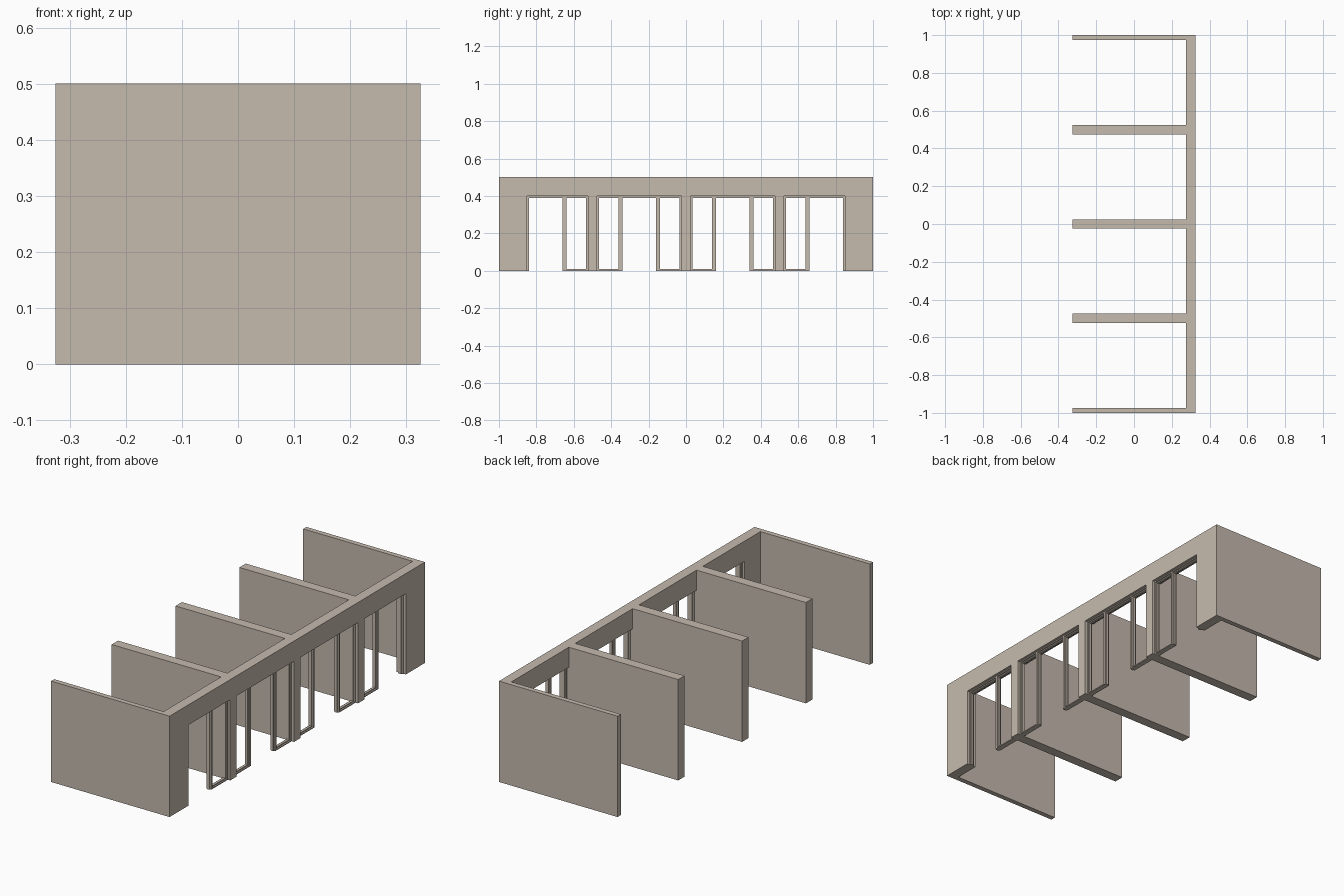
import bpy, bmesh

if "Cube" in bpy.data.objects:
    bpy.data.objects.remove(bpy.data.objects["Cube"])

mat = bpy.data.materials.new("warm_grey_plaster")
mat.diffuse_color = (0.56, 0.49, 0.42, 1)
mat.use_nodes = True
mat.node_tree.nodes["Principled BSDF"].inputs["Base Color"].default_value = mat.diffuse_color

X0, X1 = 0.275, 0.325      # facade wall thickness
H, HEAD = 0.5, 0.4         # wall height, opening height


def prism(name, pts, xa, xb):
    """Extrude a (y, z) outline along x."""
    bm = bmesh.new()
    face = bm.faces.new([bm.verts.new((xa, y, z)) for y, z in pts])
    ext = bmesh.ops.extrude_face_region(bm, geom=[face])
    vs = [g for g in ext["geom"] if isinstance(g, bmesh.types.BMVert)]
    bmesh.ops.translate(bm, verts=vs, vec=(xb - xa, 0, 0))
    bmesh.ops.recalc_face_normals(bm, faces=bm.faces)
    me = bpy.data.meshes.new(name)
    bm.to_mesh(me)
    bm.free()
    me.materials.append(mat)
    ob = bpy.data.objects.new(name, me)
    bpy.context.collection.objects.link(ob)
    return ob


def box(name, xa, xb, ya, yb, za, zb):
    return prism(name, [(ya, za), (yb, za), (yb, zb), (ya, zb)], xa, xb)


# Facade wall with four tall openings
outline = [(-1, 0)]
for a, b in [(-0.85, -0.525), (-0.475, -0.025), (0.025, 0.475), (0.525, 0.85)]:
    outline += [(a, 0), (a, HEAD), (b, HEAD), (b, 0)]
outline += [(1, 0), (1, H), (-1, H)]
prism("facade_wall", outline, X0, X1)

# Cross walls: thin at both ends, thicker between the rooms
for a, b in [(-1, -0.975), (-0.525, -0.475), (-0.025, 0.025), (0.475, 0.525), (0.975, 1)]:
    box("cross_wall", -0.325, X0, a, b, 0, H)


# Stepped frames: a wide shallow outer layer and a narrow stop inside it
def frame(name, a, b, sill):
    for inset, t, xa, xb in [(0, 0.005, 0.286, 0.312), (0.005, 0.005, 0.293, 0.305)]:
        ya, yb, top = a + inset, b - inset, HEAD - inset
        low = inset if sill else 0
        if sill:
            box(name + "_sill", xa, xb, ya, yb, low, low + t)
            low += t
        box(name + "_head", xa, xb, ya, yb, top - t, top)
        box(name + "_jamb", xa, xb, ya, ya + t, low, top - t)
        box(name + "_jamb", xa, xb, yb - t, yb, low, top - t)


for s in (-1, 1):
    for name, a, b in [("window_frame", 0.025, 0.15), ("door_frame", 0.15, 0.35),
                       ("window_frame", 0.35, 0.475), ("window_frame", 0.525, 0.65),
                       ("door_frame", 0.65, 0.85)]:
        lo, hi = sorted((s * a, s * b))
        frame(name, lo, hi, name == "window_frame")
